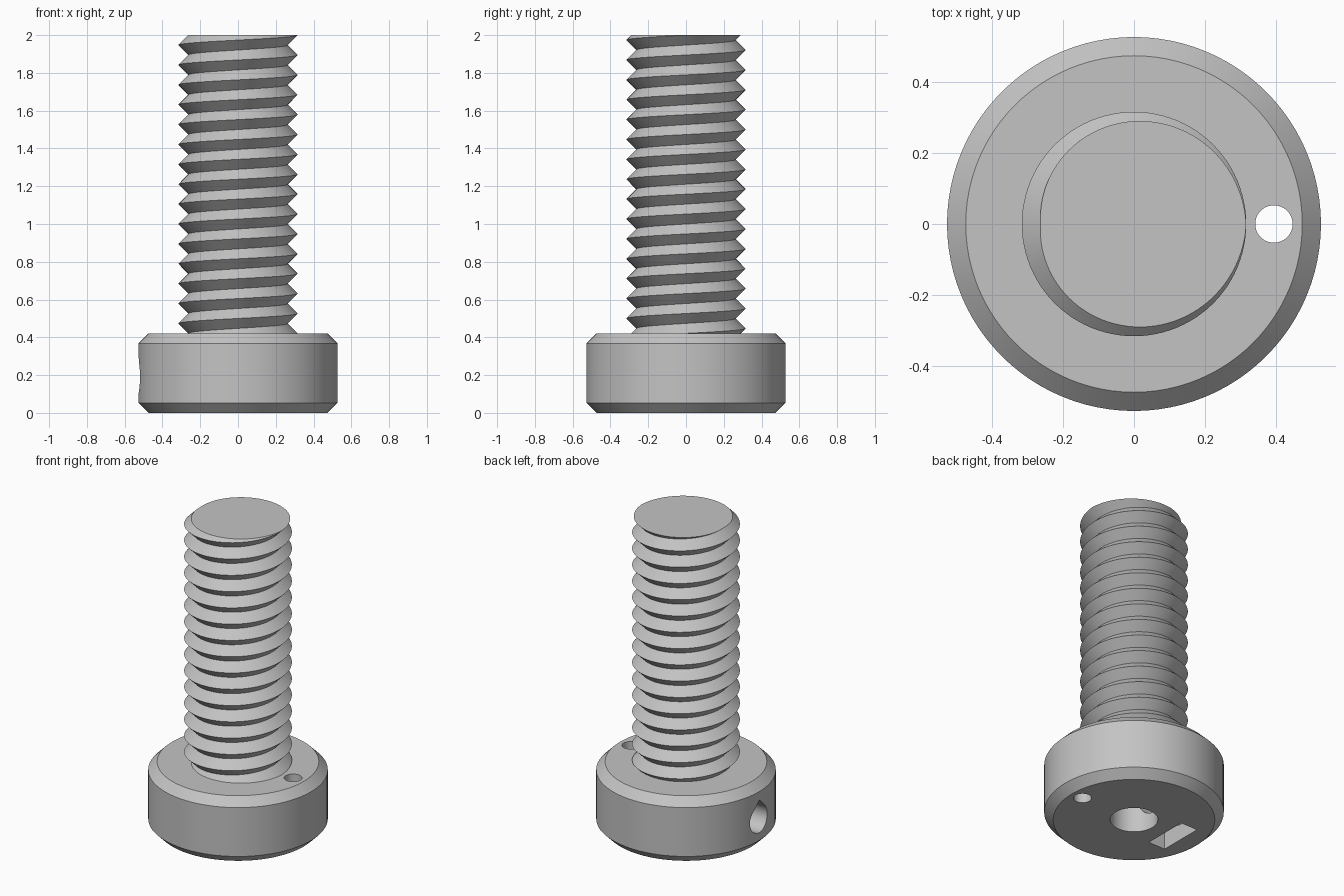
import bpy
import bmesh
from math import cos, sin, pi, sqrt, radians
from mathutils import Matrix, Vector

MM = 2 / 9.5                 # one design millimetre in scene units
HEAD_R, HEAD_H, CHAMFER = 2.5 * MM, 2 * MM, 0.25 * MM
MAJOR_R, MINOR_R, PITCH = 1.5 * MM, 1.25 * MM, 0.5 * MM
TOP = 2.0
TURNS = 15
SEGMENTS = 96

cube = bpy.data.objects.get("Cube")
if cube:
    bpy.data.objects.remove(cube, do_unlink=True)

grey = bpy.data.materials.new("plain_grey")
grey.use_nodes = True
grey.diffuse_color = (0.55, 0.55, 0.55, 1)
grey.node_tree.nodes["Principled BSDF"].inputs["Base Color"].default_value = grey.diffuse_color


def make_object(name, bm):
    bmesh.ops.recalc_face_normals(bm, faces=bm.faces)
    mesh = bpy.data.meshes.new(name)
    bm.to_mesh(mesh)
    bm.free()
    mesh.materials.append(grey)
    obj = bpy.data.objects.new(name, mesh)
    bpy.context.collection.objects.link(obj)
    return obj


def activate(obj):
    bpy.ops.object.select_all(action="DESELECT")
    obj.select_set(True)
    bpy.context.view_layer.objects.active = obj


def cylinder(radius, low, high, x=0, segments=SEGMENTS):
    bm = bmesh.new()
    bmesh.ops.create_cone(bm, cap_ends=True, segments=segments, radius1=radius,
                          radius2=radius, depth=high - low,
                          matrix=Matrix.Translation((x, 0, (low + high) / 2)))
    return bm


def prism(points, push):
    bm = bmesh.new()
    face = bm.faces.new([bm.verts.new(p) for p in points])
    result = bmesh.ops.extrude_face_region(bm, geom=[face], use_keep_orig=True)
    moved = [v for v in result["geom"] if isinstance(v, bmesh.types.BMVert)]
    bmesh.ops.translate(bm, verts=moved, vec=Vector(push))
    return bm


# Chamfered round head
bm = cylinder(HEAD_R, 0, HEAD_H)
rims = [e for e in bm.edges if abs(e.verts[0].co.z - e.verts[1].co.z) < 1e-5]
bmesh.ops.bevel(bm, geom=rims, offset=CHAMFER, segments=1, affect="EDGES")
head = make_object("head", bm)

# Cutters: centre bore, pin hole, nut slot and teardrop side hole
SIDE_R, SIDE_Z = 0.088, 0.191
arc = [radians(135 + 270 * i / 36) for i in range(37)]
teardrop = [(-0.7, SIDE_R * cos(a), SIDE_Z + SIDE_R * sin(a)) for a in arc]
teardrop.append((-0.7, 0, SIDE_Z + SIDE_R * sqrt(2)))
slot = [(x, y, -0.1) for x, y in
        ((-0.358, -0.147), (-0.237, -0.147), (-0.237, 0.147), (-0.358, 0.147))]
cutters = {
    "centre_bore": cylinder(0.14, -0.1, 0.34, segments=64),
    "pin_hole": cylinder(CHAMFER, -0.1, 0.6, x=0.394, segments=48),
    "nut_slot": prism(slot, (0, 0, 0.438)),
    "side_hole": prism(teardrop, (0.7, 0, 0)),
}
for name, shape in cutters.items():
    cutter = make_object(name + "_cutter", shape)
    cutter.hide_render = True
    cut = head.modifiers.new(name, "BOOLEAN")
    cut.operation = "DIFFERENCE"
    cut.solver = "EXACT"
    cut.object = cutter
    activate(head)
    bpy.ops.object.modifier_apply(modifier=cut.name)
    bpy.data.objects.remove(cutter, do_unlink=True)

# Threaded shaft: zigzag columns that climb one pitch per turn, clipped flat
LOW = HEAD_H - 0.04


def thread_radius(z, turn):
    phase = ((z - TOP) / PITCH - turn) % 1
    return MINOR_R + (MAJOR_R - MINOR_R) * abs(1 - 2 * phase)


bm = bmesh.new()
columns = []
for i in range(SEGMENTS + 1):
    turn = i / SEGMENTS
    column = []
    for j in range(-2 * TURNS - 4, 1):
        z = min(max(TOP + PITCH * (turn + j / 2), LOW), TOP)
        r = thread_radius(z, turn)
        column.append(bm.verts.new((r * cos(2 * pi * turn), r * sin(2 * pi * turn), z)))
    columns.append(column)
for a, b in zip(columns, columns[1:]):
    for j in range(len(a) - 1):
        bm.faces.new((a[j], b[j], b[j + 1], a[j + 1]))
bmesh.ops.remove_doubles(bm, verts=bm.verts, dist=1e-5)
for level in (LOW, TOP):
    rim = [e for e in bm.edges if e.is_boundary
           and all(abs(v.co.z - level) < 1e-4 for v in e.verts)]
    bmesh.ops.edgeloop_fill(bm, edges=rim)
shaft = make_object("threaded_shaft", bm)

for obj in (head, shaft):
    activate(obj)
    bpy.ops.object.shade_smooth_by_angle(angle=radians(30))
